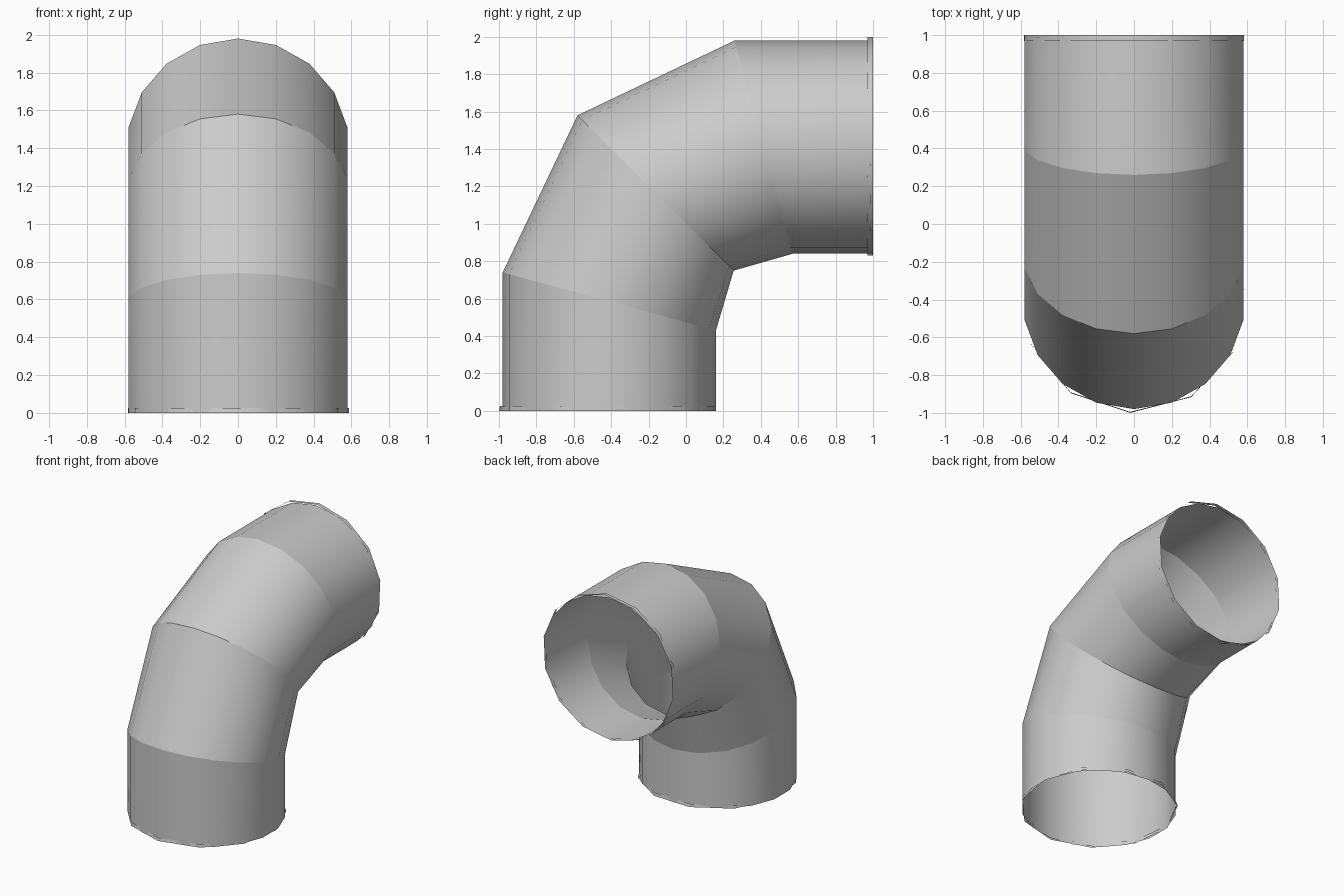
import bpy, bmesh
from math import sin, cos, tau, radians

cube = bpy.data.objects.get("Cube")
if cube:
    bpy.data.objects.remove(cube, do_unlink=True)

grey = bpy.data.materials.new("pipe grey")
grey.use_nodes = True
colour = (0.6, 0.6, 0.6, 1)
grey.diffuse_color = colour
grey.node_tree.nodes["Principled BSDF"].inputs["Base Color"].default_value = colour


def sweep(name, stations, sides, half_width, turn=0.0):
    """Open tube through mitred rings; each station is its outer and inner (y, z)."""
    bm = bmesh.new()
    rings = []
    for (y0, z0), (y1, z1) in stations:
        ring = []
        for i in range(sides):
            a = tau * i / sides + radians(turn)
            t = (1 - cos(a)) / 2
            ring.append(bm.verts.new((half_width * sin(a),
                                      y0 + (y1 - y0) * t,
                                      z0 + (z1 - z0) * t)))
        rings.append(ring)
    for low, high in zip(rings, rings[1:]):
        for i in range(sides):
            j = (i + 1) % sides
            face = bm.faces.new((low[i], low[j], high[j], high[i]))
            face.smooth = True
    # Crisp mitre joints, smooth walls around the tube
    for ring in rings[1:-1]:
        for i in range(sides):
            bm.edges.get((ring[i], ring[(i + 1) % sides])).smooth = False
    bm.normal_update()
    mesh = bpy.data.meshes.new(name)
    bm.to_mesh(mesh)
    bm.free()
    mesh.materials.append(grey)
    obj = bpy.data.objects.new(name, mesh)
    bpy.context.collection.objects.link(obj)
    return obj


# Pipe wall: two straight ends joined by two mitred bends
sweep("elbow_pipe", [
    ((-0.98, 0.0), (0.16, 0.0)),
    ((-0.98, 0.74), (0.16, 0.43)),
    ((-0.58, 1.58), (0.255, 0.75)),
    ((0.26, 1.98), (0.57, 0.84)),
    ((0.99, 1.98), (0.99, 0.84)),
], 18, 0.588)

# Thin collars around both open ends
sweep("bottom_collar", [((-1.0, 0.0), (0.18, 0.0)),
                        ((-0.995, 0.025), (0.175, 0.025))], 11, 0.59, -2)
sweep("back_collar", [((0.97, 2.0), (0.97, 0.83)),
                      ((1.0, 2.0), (1.0, 0.83))], 14, 0.59, 3)
